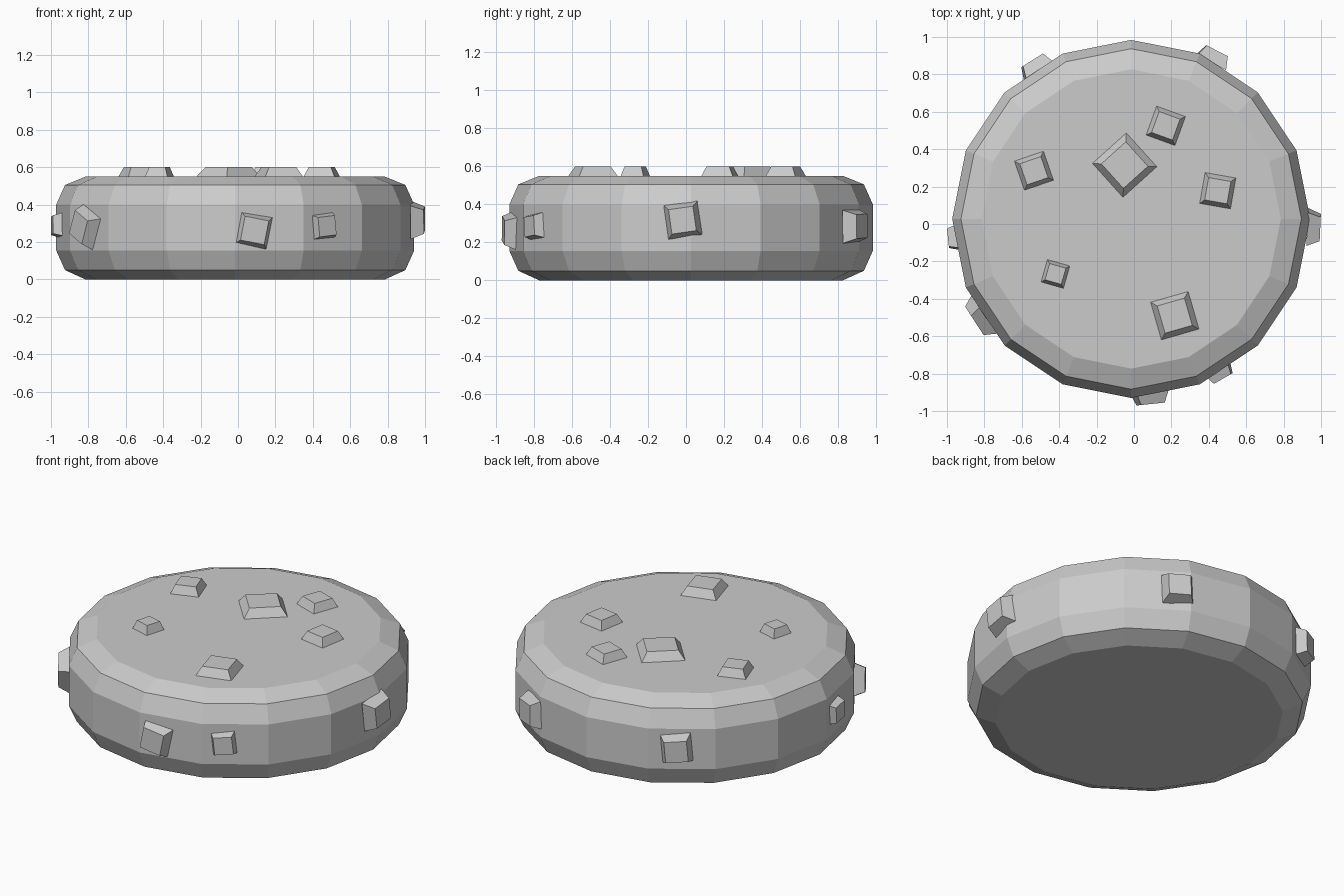
import bpy, bmesh
from math import radians, cos, sin, pi, sqrt
from mathutils import Matrix, Vector

if "Cube" in bpy.data.objects:
    bpy.data.objects.remove(bpy.data.objects["Cube"])

CENTRE = Vector((-0.015, 0.027, 0))


def finish(bm, name):
    bmesh.ops.recalc_face_normals(bm, faces=bm.faces)
    mesh = bpy.data.meshes.new(name)
    bm.to_mesh(mesh)
    bm.free()
    obj = bpy.data.objects.new(name, mesh)
    bpy.context.collection.objects.link(obj)
    return obj


# Round body: 16-sided disc with chamfered rims, from a (radius, z) profile
profile = [(0.80, 0), (0.91, 0.05), (0.957, 0.155),
           (0.957, 0.40), (0.91, 0.505), (0.80, 0.55)]
bm = bmesh.new()
rings = []
for r, z in profile:
    rings.append([bm.verts.new(CENTRE + Vector((r * cos(i * pi / 8), r * sin(i * pi / 8), z)))
                  for i in range(16)])
for low, high in zip(rings, rings[1:]):
    for i in range(16):
        j = (i + 1) % 16
        bm.faces.new((low[i], low[j], high[j], high[i]))
bm.faces.new(rings[0][::-1])
bm.faces.new(rings[-1])
finish(bm, "disc_body")


# Square tapered stud, base on the local xy plane, pointing along local z
def stud(name, matrix, side, height, spin):
    bm = bmesh.new()
    bmesh.ops.create_cone(bm, cap_ends=True, segments=4, radius1=side / sqrt(2),
                          radius2=0.72 * side / sqrt(2), depth=height,
                          matrix=Matrix.Translation((0, 0, height / 2)))
    # align the cone's edges with the axes before spinning it
    v = bm.verts[:][0].co
    align = pi / 4 - Vector((v.x, v.y)).angle_signed(Vector((1, 0)))
    bm.transform(matrix @ Matrix.Rotation(radians(spin) + align, 4, 'Z'))
    finish(bm, name)


# Studs on top: x, y, side, spin
for n, (x, y, s, a) in enumerate([(-0.05, 0.315, 0.245, 42), (0.17, 0.525, 0.165, -20),
                                  (-0.535, 0.285, 0.165, 19), (0.448, 0.178, 0.168, -10),
                                  (-0.42, -0.267, 0.125, -16), (0.218, -0.49, 0.21, 16)]):
    stud(f"top_stud_{n + 1}", Matrix.Translation((x, y, 0.549)), s, 0.051, a)

# Studs round the rim: direction, z, outer distance, side, spin
for n, (d, z, r, s, a) in enumerate([(-84, 0.262, 0.995, 0.18, -11), (-60, 0.285, 0.985, 0.145, 6),
                                     (213, 0.28, 1.0, 0.19, -25), (186, 0.29, 0.985, 0.135, 5),
                                     (122, 0.285, 1.0, 0.175, 5), (63, 0.285, 1.01, 0.175, 2),
                                     (-2.6, 0.317, 1.012, 0.18, 8)]):
    t = radians(d)
    out = Vector((cos(t), sin(t), 0))
    side_dir = Vector((-sin(t), cos(t), 0))
    m = Matrix((side_dir, (0, 0, 1), out)).transposed().to_4x4()
    m.translation = CENTRE + out * (r - 0.07) + Vector((0, 0, z))
    stud(f"rim_stud_{n + 1}", m, s, 0.07, a)
